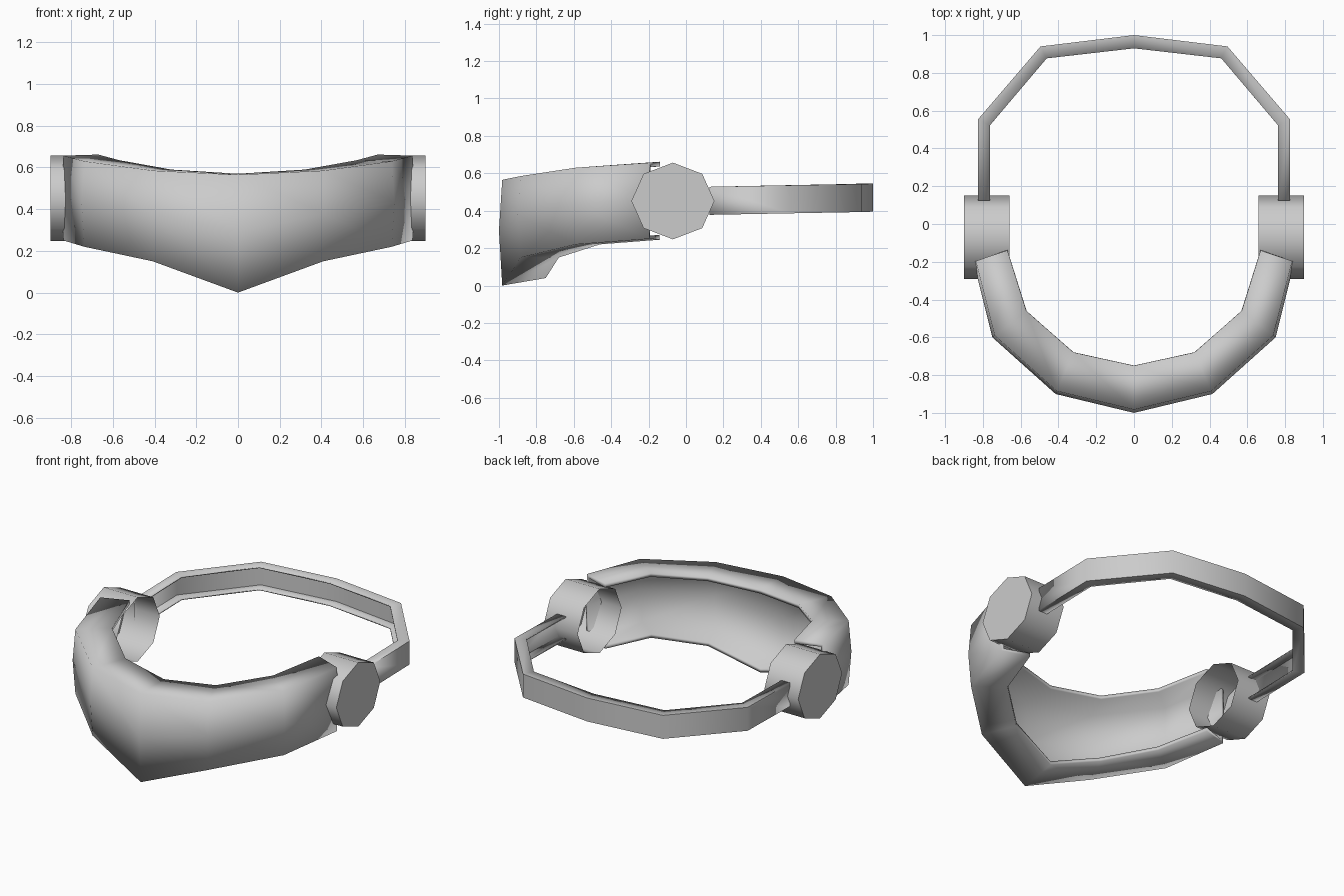
import bpy, math
from mathutils import Vector

if "Cube" in bpy.data.objects:
    bpy.data.objects.remove(bpy.data.objects["Cube"])


def make_object(name, verts, faces, thickness=0.0, smooth=180):
    mesh = bpy.data.meshes.new(name)
    mesh.from_pydata(verts, [], faces)
    mesh.update()
    obj = bpy.data.objects.new(name, mesh)
    bpy.context.collection.objects.link(obj)
    bpy.ops.object.select_all(action='DESELECT')
    obj.select_set(True)
    bpy.context.view_layer.objects.active = obj
    bpy.ops.object.mode_set(mode='EDIT')
    bpy.ops.mesh.select_all(action='SELECT')
    bpy.ops.object.mode_set(mode='OBJECT')
    bpy.ops.object.shade_smooth_by_angle(angle=math.radians(smooth))
    if thickness:
        mod = obj.modifiers.new("Wall", 'SOLIDIFY')
        mod.thickness = thickness
        mod.offset = -1
    return obj


def loft(name, rings, flip=False, **kw):
    """Skin open cross-sections placed one after another."""
    n = len(rings[0])
    verts = [p for ring in rings for p in ring]
    faces = []
    for i in range(len(rings) - 1):
        for j in range(n - 1):
            a, b = i * n + j, (i + 1) * n + j
            f = (a, a + 1, b + 1, b)
            faces.append(f[::-1] if flip else f)
    return make_object(name, verts, faces, **kw)


def both_sides(half):
    """Mirror a list of sections running from the centre to the right end."""
    left = [[(-x, y, z) for x, y, z in ring] for ring in reversed(half[1:])]
    return left + half


# Front shell: a channel open at the back, dipping to a point at the centre
# outer xy, inner xy, top z, outer bottom z, inner bottom z
stations = [
    ((0.00, -1.00), (0.00, -0.75), 0.565, 0.00, 0.04),
    ((0.415, -0.90), (0.32, -0.68), 0.585, 0.15, 0.15),
    ((0.75, -0.60), (0.57, -0.46), 0.63, 0.22, 0.22),
    ((0.85, -0.20), (0.67, -0.14), 0.657, 0.25, 0.245),
]
half = []
for o, i, top, bot, bot_in in stations:
    rim = Vector(o).lerp(Vector(i), 0.07)
    half.append([
        (i[0], i[1], top + 0.005),
        (rim.x, rim.y, top),
        (o[0], o[1], bot + (top - bot) * 0.52),
        (rim.x, rim.y, bot),
        (i[0], i[1], bot_in),
    ])
loft("front_shell", both_sides(half), thickness=0.025)

# Rear band: a slim channel open on its inner side
rear = [
    ((0.00, 1.00), (0.00, 0.93), 0.395),
    ((0.495, 0.94), (0.462, 0.877), 0.393),
    ((0.825, 0.555), (0.763, 0.522), 0.386),
    ((0.825, 0.125), (0.763, 0.125), 0.378),
]
half = [[(i[0], i[1], z + 0.15), (o[0], o[1], z + 0.15),
         (o[0], o[1], z), (i[0], i[1], z)] for o, i, z in rear]
loft("rear_band", both_sides(half), flip=True, thickness=0.008, smooth=50)

# Side pods: eight-sided cups, closed outside and open toward the middle
for side, label in ((1, "right"), (-1, "left")):
    verts = []
    for x in (0.66, 0.90):
        for k in range(8):
            a = k * math.pi / 4
            verts.append((side * x, -0.07 + 0.222 * math.cos(a),
                          0.452 + 0.205 * math.sin(a)))
    faces = [(k, (k + 1) % 8, (k + 1) % 8 + 8, k + 8) for k in range(8)]
    faces.append(tuple(range(8, 16)))
    if side > 0:
        faces = [f[::-1] for f in faces[:8]] + [faces[8]]
    else:
        faces[8] = faces[8][::-1]
    make_object(label + "_pod", verts, faces, smooth=50)
